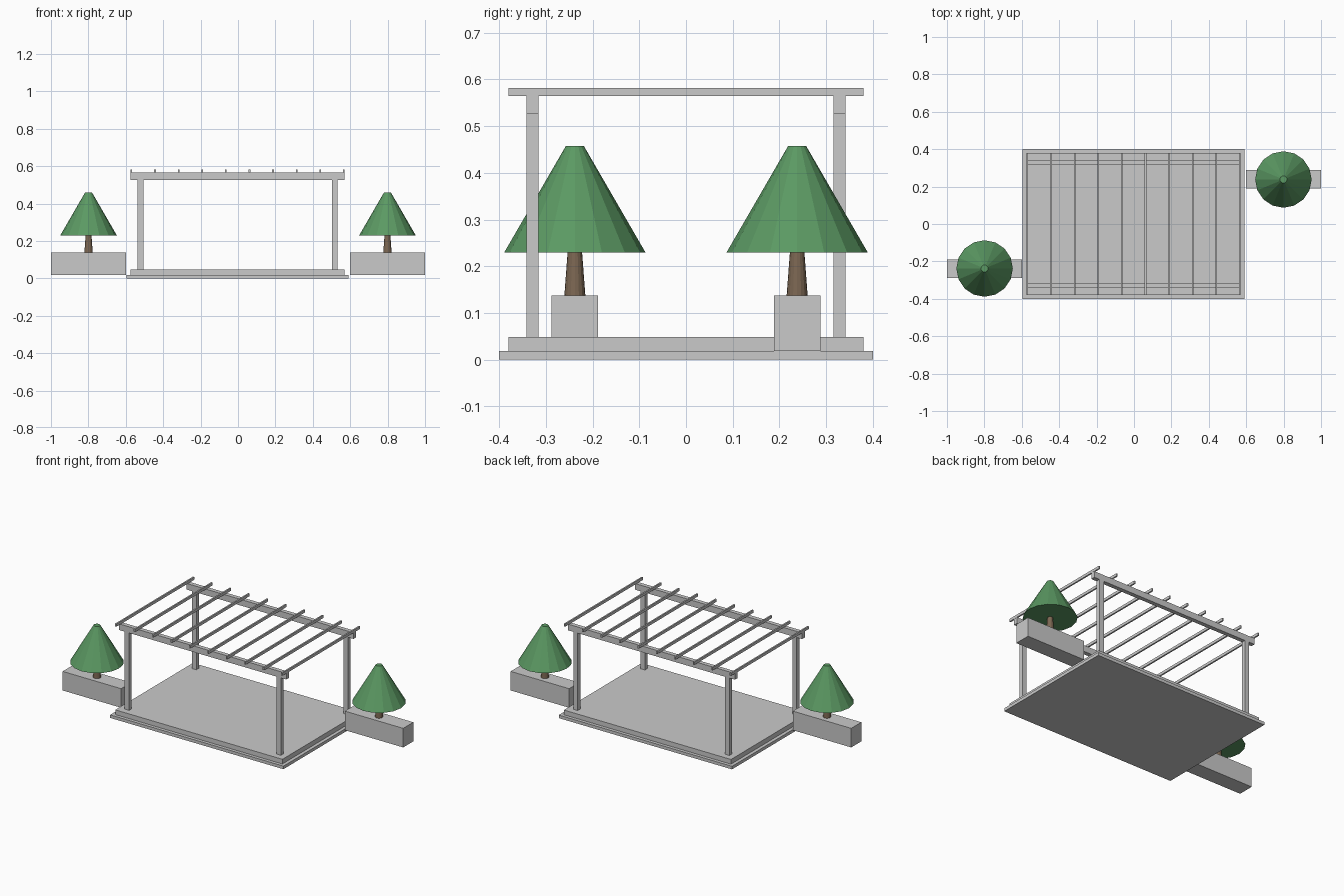
import bpy
from mathutils import Vector

cube = bpy.data.objects.get("Cube")
if cube:
    bpy.data.objects.remove(cube, do_unlink=True)


def material(name, rgb):
    m = bpy.data.materials.new(name)
    m.use_nodes = True
    m.diffuse_color = (*rgb, 1)
    m.node_tree.nodes["Principled BSDF"].inputs["Base Color"].default_value = (*rgb, 1)
    return m


GREY = material("light_grey", (0.59, 0.59, 0.59))
GREEN = material("leaf_green", (0.105, 0.32, 0.125))
BROWN = material("bark_brown", (0.2, 0.135, 0.085))


def box(name, low, high, mat=GREY):
    """Box between two opposite corners."""
    low, high = Vector(low), Vector(high)
    bpy.ops.mesh.primitive_cube_add(size=1, location=(low + high) / 2)
    ob = bpy.context.object
    ob.name = name
    ob.scale = high - low
    bpy.ops.object.transform_apply(location=False, rotation=False, scale=True)
    ob.data.materials.append(mat)
    return ob


def cone(name, x, y, z0, z1, r0, r1, mat):
    """Flat-sided truncated cone between two heights."""
    bpy.ops.mesh.primitive_cone_add(vertices=16, radius1=r0, radius2=r1,
                                    depth=z1 - z0, location=(x, y, (z0 + z1) / 2))
    ob = bpy.context.object
    ob.name = name
    ob.data.materials.append(mat)
    return ob


CX = -0.002                      # pergola centre along x
STEP, DECK, BEAM, ROOF, TOP = 0.019, 0.048, 0.527, 0.565, 0.582
HALF = 0.572

# Two-step platform
box("platform_base", (CX - 0.593, -0.4, 0), (CX + 0.593, 0.4, STEP))
box("platform_deck", (CX - HALF, -0.38, STEP), (CX + HALF, 0.38, DECK))

# Posts and the long beams they carry
for side, sy in (("front", -1), ("back", 1)):
    y = sy * 0.3285
    for hand, sx in (("right", -1), ("left", 1)):
        x = CX + sx * 0.5195
        box(f"{side}_{hand}_post", (x - 0.015, y - 0.013, DECK), (x + 0.015, y + 0.013, BEAM))
    box(f"{side}_beam", (CX - HALF, y - 0.013, BEAM), (CX + HALF, y + 0.013, ROOF))

# Evenly spaced roof rafters
COUNT = 10
for i in range(COUNT):
    x = CX + (HALF - 0.004) * (2 * i / (COUNT - 1) - 1)
    box(f"rafter_{i + 1}", (x - 0.0045, -0.38, ROOF), (x + 0.0045, 0.38, TOP))

# Planters with a tree each, on opposite corners
for hand, s in (("right", -1), ("left", 1)):
    x, y = s * 0.799, s * 0.238
    box(f"{hand}_planter", (x - 0.2, y - 0.0495, STEP), (x + 0.2, y + 0.0495, 0.137))
    cone(f"{hand}_trunk", x, y, 0.137, 0.23, 0.0225, 0.0155, BROWN)
    cone(f"{hand}_foliage", x, y, 0.23, 0.458, 0.151, 0.019, GREEN)
